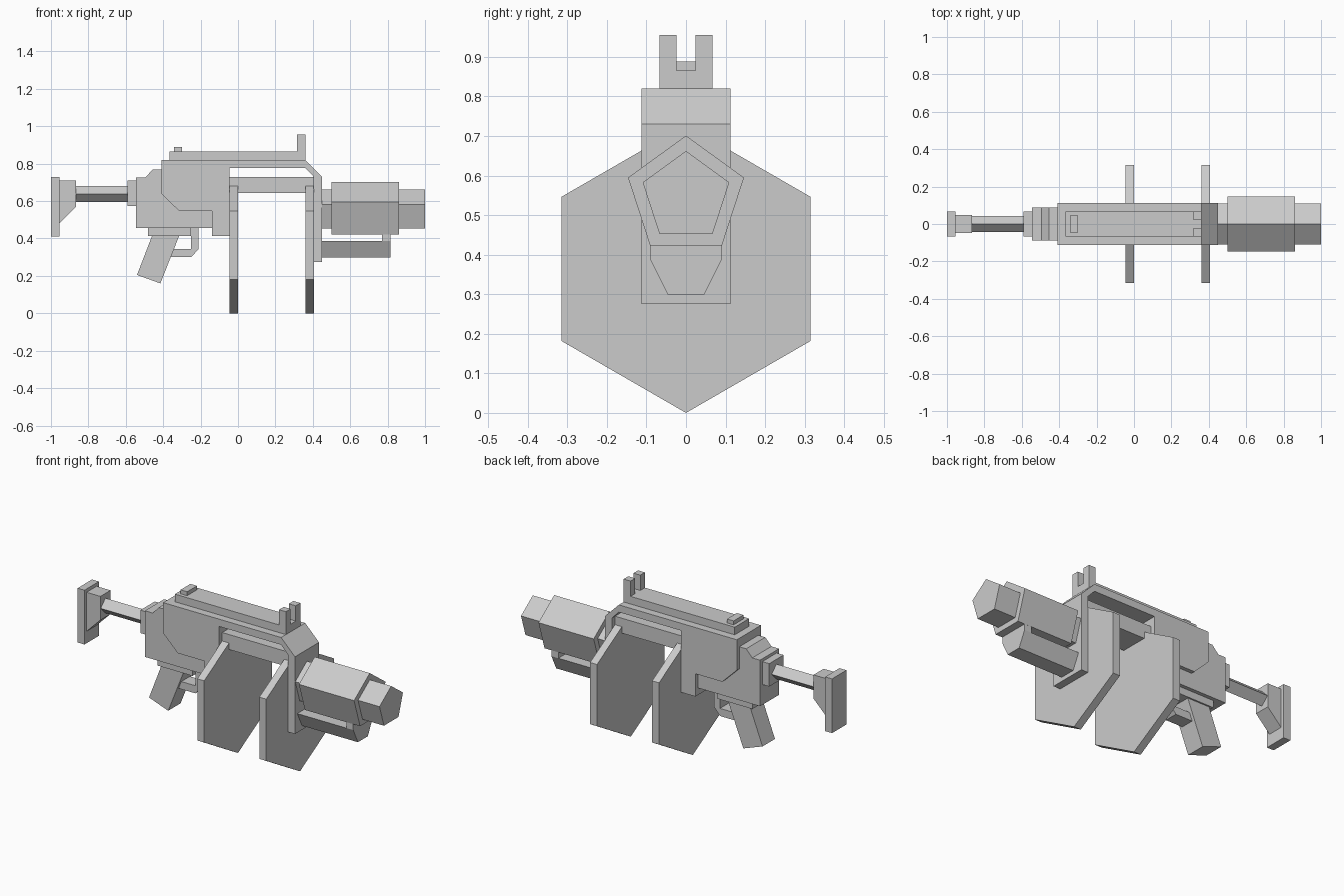
import bpy, bmesh
from math import sin, cos, pi

if "Cube" in bpy.data.objects:
    bpy.data.objects.remove(bpy.data.objects["Cube"])


def prism(name, pts, lo, hi, axis):
    """Extrude a 2D profile: axis 'y' takes (x, z) points, axis 'x' takes (y, z) points."""
    place = (lambda p, t: (p[0], t, p[1])) if axis == 'y' else (lambda p, t: (t, p[0], p[1]))
    bm = bmesh.new()
    a = [bm.verts.new(place(p, lo)) for p in pts]
    b = [bm.verts.new(place(p, hi)) for p in pts]
    bm.faces.new(a)
    bm.faces.new(b[::-1])
    n = len(pts)
    for i in range(n):
        j = (i + 1) % n
        bm.faces.new((a[i], b[i], b[j], a[j]))
    bmesh.ops.recalc_face_normals(bm, faces=bm.faces)
    mesh = bpy.data.meshes.new(name)
    bm.to_mesh(mesh)
    bm.free()
    obj = bpy.data.objects.new(name, mesh)
    bpy.context.collection.objects.link(obj)
    return obj


def side(name, pts, half):
    return prism(name, pts, -half, half, 'y')


def box(name, x0, x1, y0, y1, z0, z1):
    return prism(name, [(x0, z0), (x1, z0), (x1, z1), (x0, z1)], y0, y1, 'y')


def poly(name, sides, r, z, x0, x1):
    """Regular polygon prism along x with one corner pointing up."""
    pts = [(r * sin(2 * pi * i / sides), z + r * cos(2 * pi * i / sides)) for i in range(sides)]
    return prism(name, pts, x0, x1, 'x')


# Shoulder stock
box("butt_plate", -1, -0.955, -0.067, 0.067, 0.41, 0.73)
side("stock_block", [(-0.955, 0.71), (-0.865, 0.71), (-0.865, 0.57), (-0.955, 0.48)], 0.047)
poly("stock_tube", 4, 0.044, 0.638, -0.865, -0.59)
box("stock_collar", -0.59, -0.545, -0.067, 0.067, 0.575, 0.71)

# Receiver and the outer frame that arches over to the front
side("receiver", [(-0.545, 0.455), (-0.545, 0.727), (-0.495, 0.727), (-0.455, 0.77),
                  (-0.36, 0.77), (-0.10, 0.77), (-0.10, 0.455)], 0.089)
side("outer_frame", [(-0.41, 0.82), (-0.41, 0.64), (-0.315, 0.547), (-0.14, 0.547),
                     (-0.14, 0.413), (-0.045, 0.413), (-0.045, 0.777), (0.36, 0.777),
                     (0.405, 0.73), (0.405, 0.275), (0.45, 0.275), (0.45, 0.73),
                     (0.36, 0.82)], 0.112)

# Hexagonal drum plates and the bar joining them
for label, x in (("rear", -0.045), ("front", 0.36)):
    poly(label + "_drum_plate", 6, 0.364, 0.364, x, x + 0.045)
box("drum_bar", -0.045, 0.405, -0.083, 0.083, 0.642, 0.73)

# Top rail and sights
box("top_rail", -0.365, 0.36, -0.067, 0.067, 0.82, 0.865)
box("rear_sight", -0.343, -0.3, -0.045, 0.045, 0.865, 0.888).scale.y = 0.023 / 0.045 * 2
for label, s in (("left", 1), ("right", -1)):
    y0, y1 = sorted((s * 0.024, s * 0.067))
    box(label + "_sight_post", 0.315, 0.36, y0, y1, 0.865, 0.955)

# Barrel, thick sleeve and the under-barrel tube
poly("barrel", 5, 0.115, 0.547, 0.45, 1.0)
poly("barrel_sleeve", 5, 0.154, 0.547, 0.5, 0.86)
prism("under_tube", [(-0.09, 0.387), (0.09, 0.387), (0.046, 0.299), (-0.046, 0.299)],
      0.45, 0.815, 'x')
box("under_tube_mount", 0.77, 0.815, -0.09, 0.09, 0.387, 0.423)

# Grip and trigger guard
box("grip_base", -0.48, -0.25, -0.067, 0.067, 0.413, 0.455)
side("grip", [(-0.46, 0.413), (-0.315, 0.413), (-0.415, 0.16), (-0.54, 0.205)], 0.058)
side("trigger_guard", [(-0.21, 0.455), (-0.21, 0.345), (-0.25, 0.3), (-0.37, 0.3),
                       (-0.35, 0.345), (-0.25, 0.345), (-0.25, 0.455)], 0.04)
